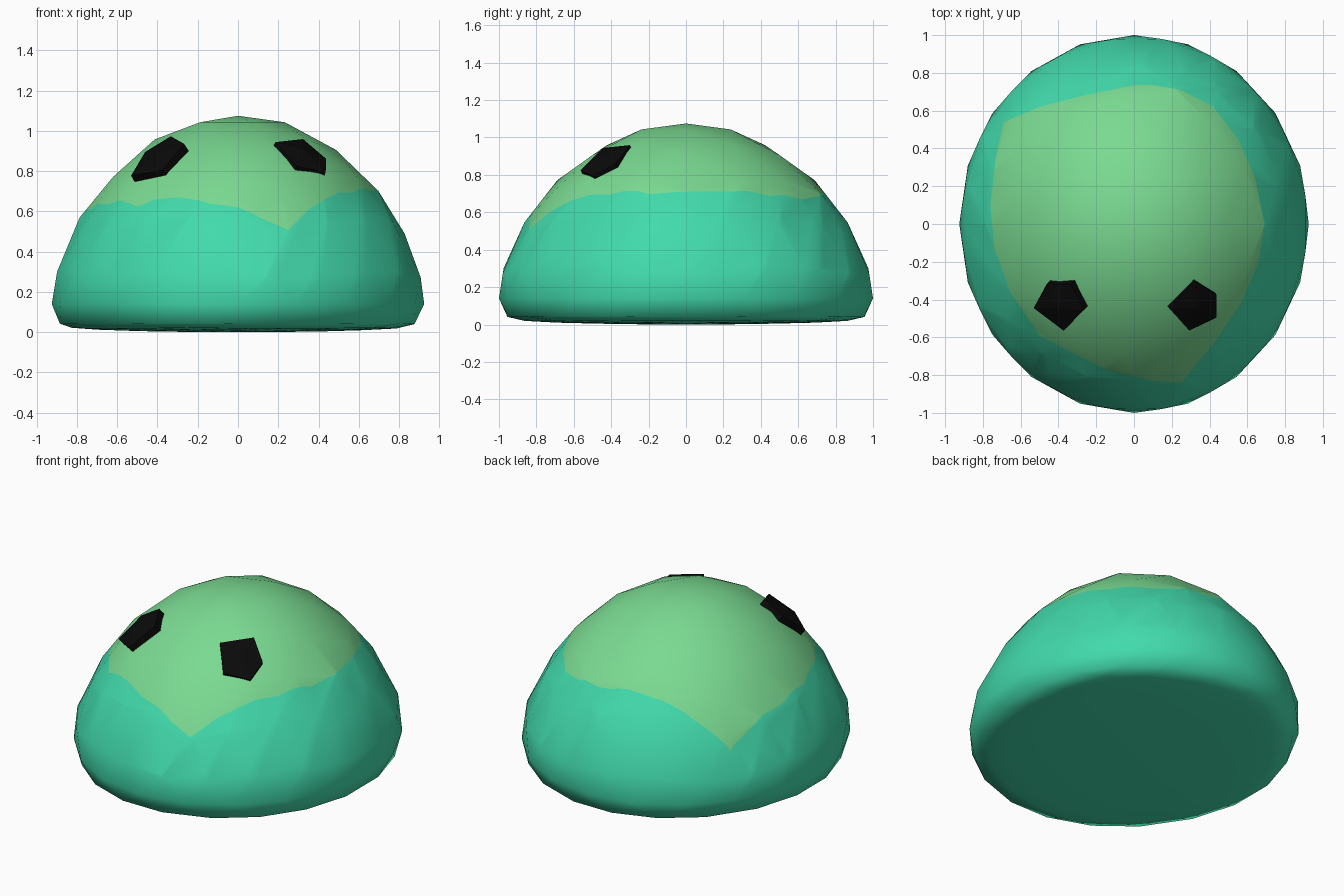
import bpy, bmesh, math
from mathutils import Vector

if "Cube" in bpy.data.objects:
    bpy.data.objects.remove(bpy.data.objects["Cube"])


def material(name, rgb):
    m = bpy.data.materials.new(name)
    m.diffuse_color = (*rgb, 1.0)
    m.use_nodes = True
    m.node_tree.nodes["Principled BSDF"].inputs["Base Color"].default_value = m.diffuse_color
    return m


teal = material("teal", (0.054, 0.70, 0.41))
green = material("light_green", (0.195, 0.70, 0.285))
black = material("black", (0.003, 0.003, 0.003))


def make_object(name, bm, mats):
    me = bpy.data.meshes.new(name)
    bm.to_mesh(me)
    bm.free()
    for m in mats:
        me.materials.append(m)
    ob = bpy.data.objects.new(name, me)
    bpy.context.collection.objects.link(ob)
    return ob


# Height profile: sphere height -> dome height (lower half squashed flat)
PROFILE = [(-1.0, 0.0), (-0.67, 0.012), (-0.45, 0.022), (-0.23, 0.045),
           (0.0, 0.14), (0.23, 0.25), (0.447, 0.49), (0.67, 0.715),
           (0.85, 0.905), (0.96, 1.035), (1.0, 1.075)]


def dome_height(z):
    for (a, fa), (b, fb) in zip(PROFILE, PROFILE[1:]):
        if z <= b:
            return fa + (fb - fa) * (z - a) / (b - a)
    return PROFILE[-1][1]


# Body: low-poly sphere turned into a flat-bottomed dome
bm = bmesh.new()
bmesh.ops.create_icosphere(bm, subdivisions=3, radius=1.0)
for v in bm.verts:
    bulge = 1.025 if 0.1 < v.co.z < 0.35 else 1.0
    v.co = (v.co.x * 0.925 * bulge, v.co.y * bulge, dome_height(v.co.z))

# Cap patch: cut its outline into the upper faces
OUTLINE = [(-0.69, 0.54), (-0.50, 0.62), (-0.27, 0.68), (0.0, 0.735),
           (0.10, 0.735), (0.25, 0.71), (0.42, 0.62), (0.55, 0.45),
           (0.64, 0.25), (0.69, 0.0), (0.66, -0.20), (0.57, -0.41),
           (0.42, -0.635), (0.25, -0.84), (0.10, -0.83), (-0.15, -0.77),
           (-0.50, -0.59), (-0.65, -0.37), (-0.74, -0.13), (-0.76, 0.10),
           (-0.73, 0.36)]
inside = [f for f in bm.faces if f.calc_center_median().z > 0.25]
for i, (x, y) in enumerate(OUTLINE):
    x2, y2 = OUTLINE[(i + 1) % len(OUTLINE)]
    p = Vector((x, y, 0))
    n = Vector((y - y2, x2 - x, 0)).normalized()
    if n.dot(p) < 0:
        n = -n
    geom = list({e for f in inside for e in f.edges})
    geom += list({v for f in inside for v in f.verts})
    res = bmesh.ops.bisect_plane(bm, geom=inside + geom, dist=1e-5,
                                 plane_co=p, plane_no=n)
    faces = {g for g in res["geom"] if isinstance(g, bmesh.types.BMFace)}
    faces |= {f for f in inside if f.is_valid}
    inside = [f for f in faces if (f.calc_center_median() - p).dot(n) < 0]
for f in bm.faces:
    f.smooth = True
for f in inside:
    f.material_index = 1
make_object("dome_body", bm, [teal, green])


# Eyes: faceted five-sided studs lying on the slope of the dome
def eye(name, centre, angles):
    c = Vector(centre)
    n = Vector((c.x / 0.925 ** 2, c.y, c.z / 1.075 ** 2)).normalized()
    bm = bmesh.new()
    rim, base = [], []
    for a in angles:
        dx, dy = (0.133 * f(math.radians(a)) for f in (math.cos, math.sin))
        p = c + Vector((dx, dy, -(n.x * dx + n.y * dy) / n.z))
        rim.append(bm.verts.new(p + n * 0.008))
        base.append(bm.verts.new(p * 1.0 - n * 0.05))
    tip = bm.verts.new(c + n * 0.03)
    for i in range(5):
        j = (i + 1) % 5
        bm.faces.new((rim[i], rim[j], tip))
        bm.faces.new((base[i], base[j], rim[j], rim[i]))
    bm.faces.new(base[::-1])
    bmesh.ops.recalc_face_normals(bm, faces=bm.faces)
    make_object(name, bm, [black])


eye("eye_left", (-0.395, -0.43, 0.86), (-9, 61, 118, 185, 281))
eye("eye_right", (0.315, -0.43, 0.88), (-28, 26, 88, 185, 259))
